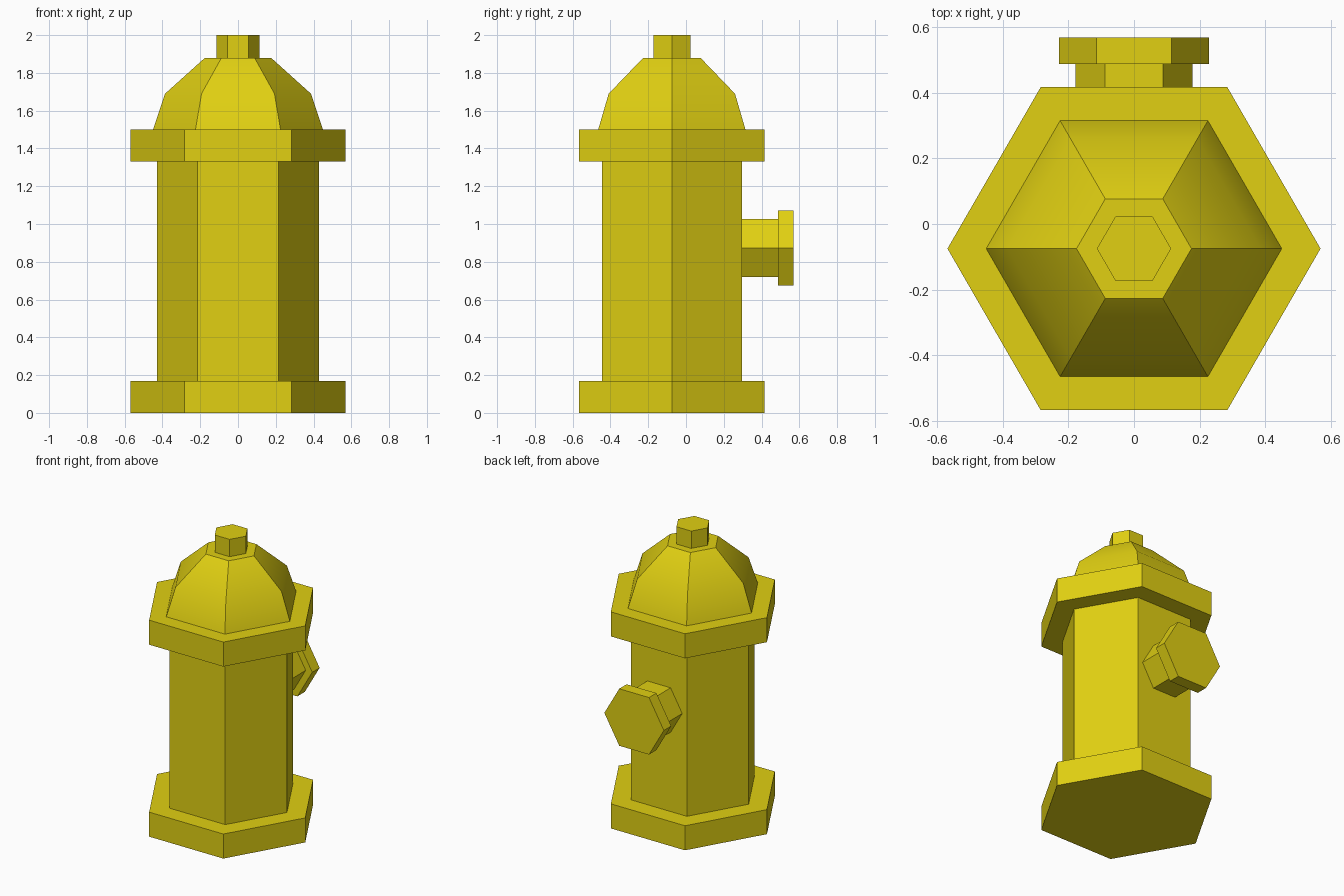
import bpy, bmesh, math
from mathutils import Matrix

if "Cube" in bpy.data.objects:
    bpy.data.objects.remove(bpy.data.objects["Cube"])

CY = -0.075  # centre of the barrel in y

yellow = bpy.data.materials.new("hydrant yellow")
yellow.diffuse_color = (0.75, 0.63, 0.006, 1)
yellow.use_nodes = True
yellow.node_tree.nodes["Principled BSDF"].inputs["Base Color"].default_value = yellow.diffuse_color


def hex_part(name, profile, matrix):
    """Six-sided solid from (radius, height) rings, corners on +-x."""
    bm = bmesh.new()
    rings = []
    for r, h in profile:
        rings.append([bm.verts.new((r * math.cos(i * math.pi / 3),
                                    r * math.sin(i * math.pi / 3), h))
                      for i in range(6)])
    for a, b in zip(rings, rings[1:]):
        for i in range(6):
            j = (i + 1) % 6
            bm.faces.new((a[i], a[j], b[j], b[i]))
    bm.faces.new(rings[0][::-1])
    bm.faces.new(rings[-1])
    bm.transform(matrix)
    bmesh.ops.recalc_face_normals(bm, faces=bm.faces[:])
    mesh = bpy.data.meshes.new(name)
    bm.to_mesh(mesh)
    bm.free()
    mesh.materials.append(yellow)
    ob = bpy.data.objects.new(name, mesh)
    bpy.context.collection.objects.link(ob)
    return ob


up = Matrix.Translation((0, CY, 0))
# Local z points along +y for the outlet
back = Matrix.Translation((0, 0, 0.873)) @ Matrix.Rotation(-math.pi / 2, 4, 'X')

# Barrel and flanges
hex_part("base_flange", [(0.568, 0), (0.568, 0.17)], up)
hex_part("barrel", [(0.428, 0.17), (0.428, 1.33)], up)
hex_part("top_flange", [(0.568, 1.33), (0.568, 1.50)], up)

# Bonnet, smooth from bottom to top with sharp corners
bonnet = hex_part("bonnet", [(0.45, 1.50), (0.386, 1.69), (0.175, 1.88)], up)
bpy.context.view_layer.objects.active = bonnet
bonnet.select_set(True)
bpy.ops.object.shade_smooth_by_angle(angle=math.radians(33))

# Operating nut
hex_part("top_nut", [(0.113, 1.88), (0.113, 2.0)], up)

# Hose outlet at the back
hex_part("outlet_neck", [(0.178, 0.28), (0.178, 0.487)], back)
hex_part("outlet_cap", [(0.228, 0.487), (0.228, 0.568)], back)
